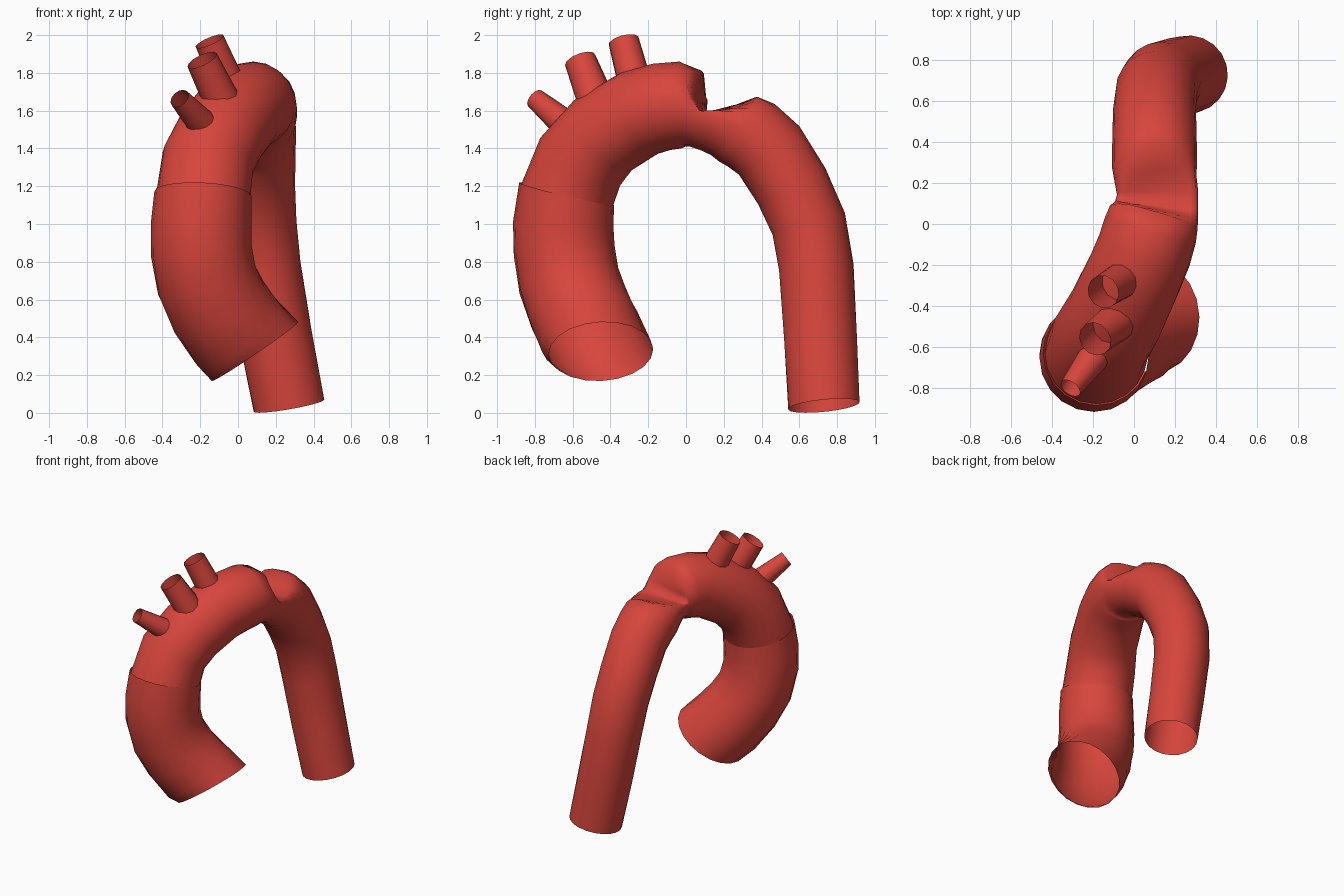
import bpy, bmesh, math
from mathutils import Vector

red = bpy.data.materials.new("vessel_red")
red.diffuse_color = (0.68, 0.06, 0.045, 1)


def tube(name, stations, sides, start=None, end=None):
    """Open tube through (x, y, z, radius[, outer_limit]); the limit flattens the outer side."""
    pts = [Vector(s[:3]) for s in stations]
    bm = bmesh.new()
    rings = []
    for i, s in enumerate(stations):
        t = pts[min(i + 1, len(pts) - 1)] - pts[max(i - 1, 0)]
        if i == 0 and start:
            t = Vector(start)
        if i == len(pts) - 1 and end:
            t = Vector(end)
        t.normalize()
        out = pts[i] - Vector((pts[i].x, 0, 0.95))   # away from the arch centre
        out = (out - t * out.dot(t)).normalized()
        side = t.cross(out)
        limit = s[4] if len(s) > 4 else 9
        ring = []
        for k in range(sides):
            a = 2 * math.pi * k / sides
            o = min(s[3] * math.cos(a), limit)
            ring.append(bm.verts.new(pts[i] + out * o + side * s[3] * math.sin(a)))
        rings.append(ring)
    for a, b in zip(rings, rings[1:]):
        for k in range(sides):
            n = (k + 1) % sides
            bm.faces.new((a[k], a[n], b[n], b[k])).smooth = True
    bmesh.ops.recalc_face_normals(bm, faces=bm.faces)
    me = bpy.data.meshes.new(name)
    bm.to_mesh(me)
    bm.free()
    me.materials.append(red)
    ob = bpy.data.objects.new(name, me)
    bpy.context.collection.objects.link(ob)
    return ob


# wide rising section, ends at the visible seam
tube("ascending_aorta", [
    (0.09, -0.45, 0.325, 0.277), (-0.01, -0.51, 0.43, 0.275),
    (-0.10, -0.57, 0.56, 0.272), (-0.165, -0.62, 0.70, 0.27),
    (-0.195, -0.645, 0.86, 0.268), (-0.195, -0.65, 1.0, 0.266),
    (-0.185, -0.632, 1.16, 0.258)], 20,
    start=(-0.56, -0.05, 0.82), end=(0.05, 0.23, 0.97))

# arch with the pinched notch, and the long descending part
tube("arch_and_descending_aorta", [
    (-0.185, -0.634, 1.14, 0.25), (-0.16, -0.56, 1.33, 0.246),
    (-0.09, -0.44, 1.47, 0.24), (0.0, -0.25, 1.585, 0.236),
    (0.05, -0.13, 1.62, 0.233), (0.08, -0.03, 1.63, 0.23),
    (0.095, 0.025, 1.622, 0.222, 0.195), (0.105, 0.055, 1.613, 0.212, 0.05),
    (0.11, 0.09, 1.60, 0.203, 0.0), (0.115, 0.15, 1.575, 0.198, 0.03),
    (0.105, 0.22, 1.545, 0.2, 0.085), (0.1, 0.28, 1.51, 0.207, 0.19),
    (0.1, 0.345, 1.47, 0.207), (0.1, 0.44, 1.39, 0.205),
    (0.1, 0.56, 1.20, 0.202), (0.11, 0.65, 1.0, 0.2),
    (0.135, 0.69, 0.77, 0.198), (0.2, 0.712, 0.4, 0.195),
    (0.27, 0.73, 0.038, 0.19)], 20,
    start=(0.05, 0.23, 0.97), end=(0.17, 0.1, -0.98))

# three short branches on top of the arch
branches = {
    "front_branch": ((-0.19, -0.64, 1.53), 0.078, (-0.31, -0.80, 1.665), 0.055),
    "middle_branch": ((-0.09, -0.48, 1.66), 0.098, (-0.19, -0.56, 1.868), 0.085),
    "rear_branch": ((-0.06, -0.275, 1.76), 0.09, (-0.15, -0.33, 1.968), 0.082),
}
for name, (p, r0, q, r1) in branches.items():
    tube(name, [(*p, r0), (*q, r1)], 12)
